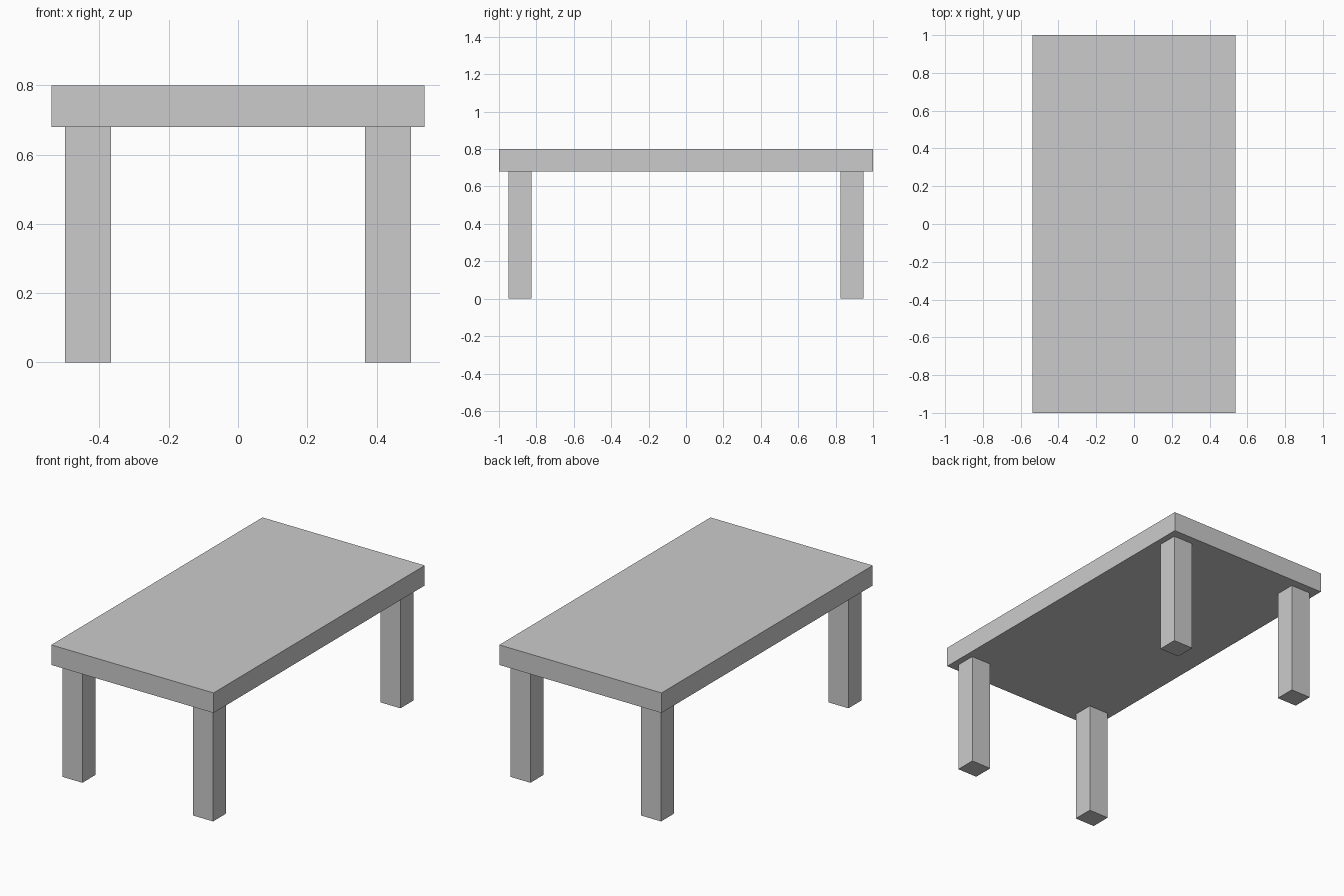
import bpy

if "Cube" in bpy.data.objects:
    bpy.data.objects.remove(bpy.data.objects["Cube"])


def box(name, x, y, z):
    """Axis-aligned box from (min, max) ranges."""
    bpy.ops.mesh.primitive_cube_add(
        size=1, location=[(a + b) / 2 for a, b in (x, y, z)])
    ob = bpy.context.object
    ob.name = name
    ob.scale = [b - a for a, b in (x, y, z)]
    bpy.ops.object.transform_apply(location=False, rotation=False, scale=True)
    return ob


HALF_X, HALF_Y = 0.538, 1.0
UNDERSIDE, HEIGHT = 0.68, 0.80

# Table top slab
box("table_top", (-HALF_X, HALF_X), (-HALF_Y, HALF_Y), (UNDERSIDE, HEIGHT))

# Four legs, set in slightly from the corners
for side, sx in (("left", -1), ("right", 1)):
    for end, sy in (("front", -1), ("back", 1)):
        box(f"{end}_{side}_leg",
            sorted((sx * 0.367, sx * 0.499)),
            sorted((sy * 0.826, sy * 0.949)),
            (0, UNDERSIDE))
